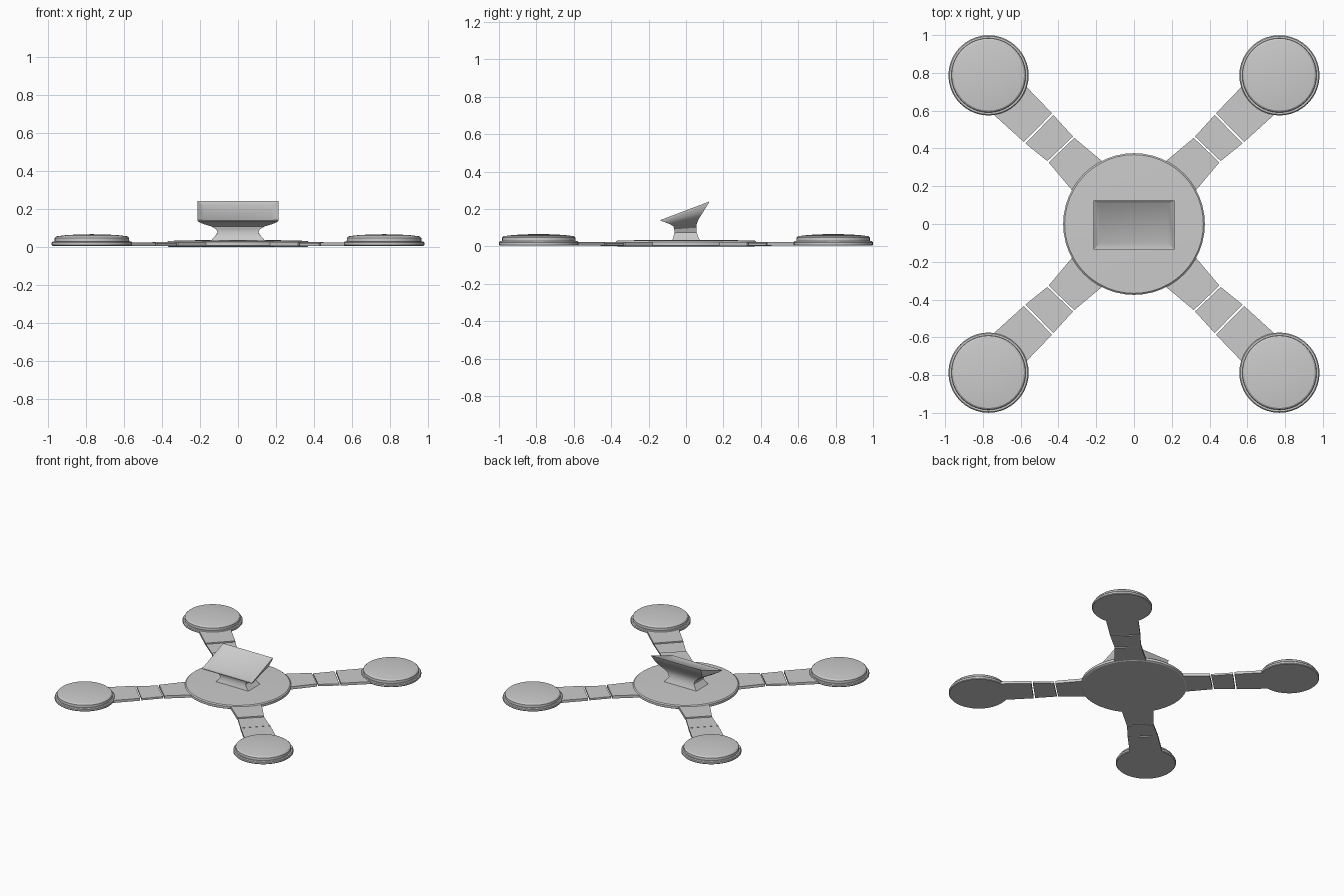
import bpy, bmesh, math

if "Cube" in bpy.data.objects:
    bpy.data.objects.remove(bpy.data.objects["Cube"])


def finish(bm, name, angle=30):
    bmesh.ops.recalc_face_normals(bm, faces=bm.faces)
    mesh = bpy.data.meshes.new(name)
    bm.to_mesh(mesh)
    bm.free()
    ob = bpy.data.objects.new(name, mesh)
    bpy.context.collection.objects.link(ob)
    bpy.ops.object.select_all(action='DESELECT')
    ob.select_set(True)
    bpy.context.view_layer.objects.active = ob
    bpy.ops.object.shade_smooth_by_angle(angle=math.radians(angle))
    return ob


def loft(name, rings, angle=30):
    """Skin a stack of closed rings and cap both ends."""
    bm = bmesh.new()
    loops = [[bm.verts.new(p) for p in ring] for ring in rings]
    n = len(loops[0])
    for a, b in zip(loops, loops[1:]):
        for i in range(n):
            j = (i + 1) % n
            bm.faces.new((a[i], a[j], b[j], b[i]))
    bm.faces.new(loops[0][::-1])
    bm.faces.new(loops[-1])
    return finish(bm, name, angle)


def lathe(name, profile, cx, cy, sides):
    rings = [[(cx + r * math.cos(2 * math.pi * i / sides),
               cy + r * math.sin(2 * math.pi * i / sides), z)
              for i in range(sides)] for r, z in profile]
    return loft(name, rings)


# Central disc with a very slight crown
lathe("hub_disc", [(0.365, 0.0), (0.375, 0.006), (0.375, 0.024), (0.367, 0.031),
                   (0.20, 0.035), (0.02, 0.036)], 0, 0, 48)

# Foot pad profile and the three plan-view arm plates (front-right-quadrant corners)
pad = [(0.208, 0.004), (0.2125, 0.009), (0.2125, 0.022), (0.207, 0.028),
       (0.197, 0.028), (0.196, 0.047), (0.187, 0.055), (0.14, 0.061),
       (0.07, 0.065), (0.01, 0.066)]
plates = {
    "inner": ([(0.16, 0.325), (0.325, 0.175), (0.452, 0.326), (0.316, 0.456)], 0.003, 0.024),
    "middle": ([(0.323, 0.463), (0.459, 0.333), (0.575, 0.427), (0.427, 0.577)], 0.005, 0.019),
    "outer": ([(0.434, 0.586), (0.583, 0.434), (0.755, 0.590), (0.592, 0.750)], 0.004, 0.023),
}

# Four arms and pads, mirrored into each quadrant
for sx, sy, tag in ((1, 1, "back_right"), (-1, 1, "back_left"),
                    (1, -1, "front_right"), (-1, -1, "front_left")):
    lathe("pad_" + tag, pad, sx * 0.77, sy * 0.787, 40)
    for part, (pts, z0, z1) in plates.items():
        loft(f"arm_{part}_{tag}", [[(sx * x, sy * y, z) for x, y in pts] for z in (z0, z1)])

# Waisted neck flaring into a tilted, shallow tray: half width, front y/z, back y/z
sections = [
    (0.143, -0.074, 0.032, 0.074, 0.032),
    (0.124, -0.067, 0.052, 0.065, 0.052),
    (0.107, -0.062, 0.073, 0.057, 0.076),
    (0.115, -0.063, 0.092, 0.055, 0.100),
    (0.142, -0.068, 0.108, 0.058, 0.124),
    (0.180, -0.085, 0.119, 0.070, 0.150),
    (0.203, -0.112, 0.129, 0.092, 0.185),
    (0.214, -0.135, 0.137, 0.122, 0.233),
    (0.214, -0.135, 0.142, 0.124, 0.240),
    (0.180, -0.100, 0.140, 0.108, 0.222),
]
loft("tray_stand", [[(-w, yf, zf), (w, yf, zf), (w, yb, zb), (-w, yb, zb)]
                    for w, yf, zf, yb, zb in sections])
